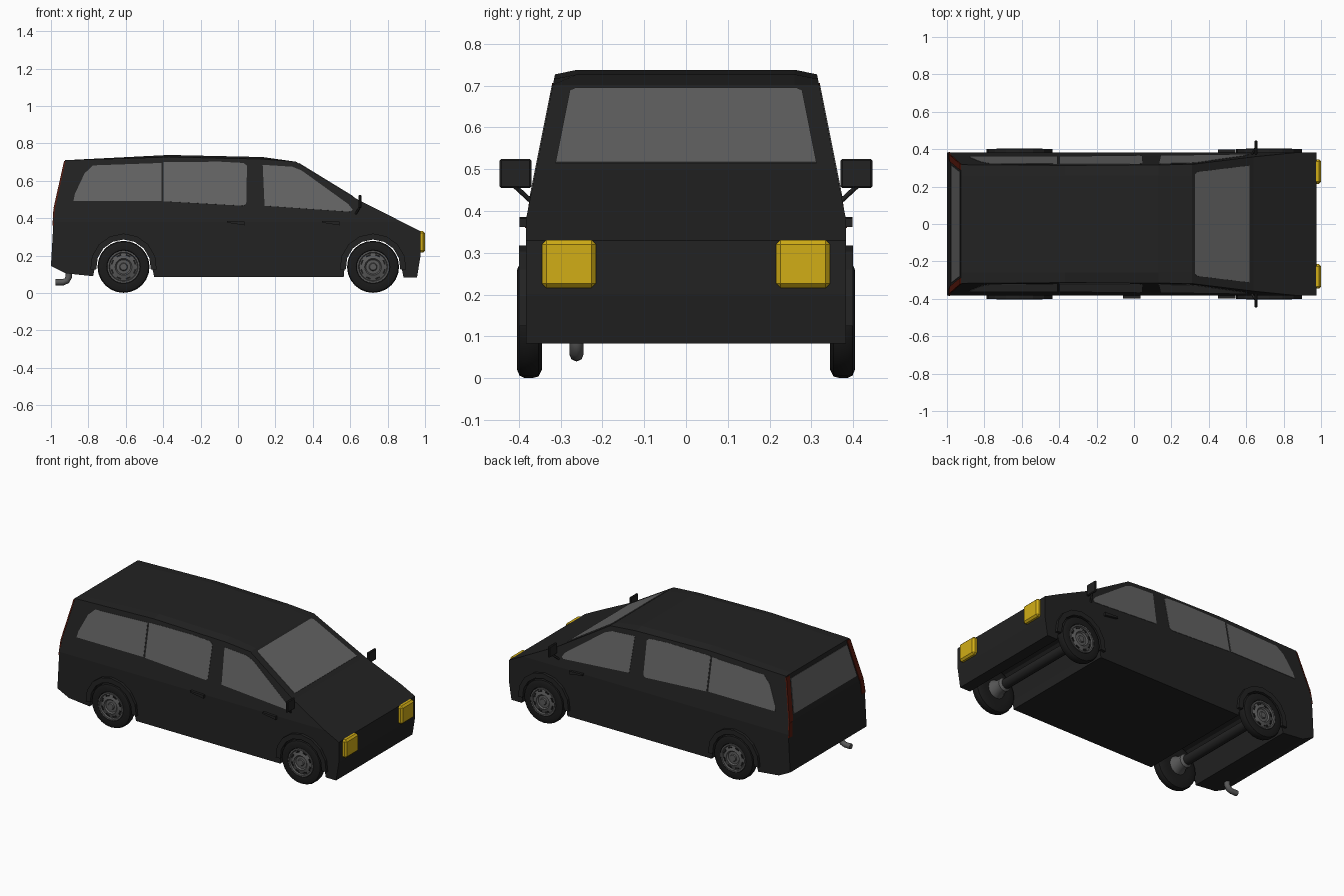
import bpy, bmesh, math
from mathutils import Vector, Matrix

if "Cube" in bpy.data.objects:
    bpy.data.objects.remove(bpy.data.objects["Cube"])


def material(name, r, g, b):
    m = bpy.data.materials.new(name)
    m.diffuse_color = (r, g, b, 1)
    m.use_nodes = True
    m.node_tree.nodes["Principled BSDF"].inputs["Base Color"].default_value = m.diffuse_color
    return m


BLACK = material("black_paint", 0.016, 0.016, 0.016)
RUBBER = material("tyre_rubber", 0.011, 0.011, 0.011)
GLASS = material("grey_glass", 0.125, 0.125, 0.125)
METAL = material("grey_metal", 0.10, 0.10, 0.10)
YELLOW = material("yellow_lamp", 0.64, 0.42, 0.008)
RED = material("red_lamp", 0.10, 0.010, 0.004)


def finish(name, bm, mat, smooth=False):
    bmesh.ops.recalc_face_normals(bm, faces=bm.faces)
    me = bpy.data.meshes.new(name)
    bm.to_mesh(me)
    bm.free()
    me.materials.append(mat)
    ob = bpy.data.objects.new(name, me)
    bpy.context.collection.objects.link(ob)
    if smooth:
        bpy.ops.object.select_all(action='DESELECT')
        ob.select_set(True)
        bpy.context.view_layer.objects.active = ob
        bpy.ops.object.shade_smooth_by_angle(angle=math.radians(35))
    return ob


def prism(name, pts, offset, mat):
    """Solid between the outline pts and the same outline shifted by offset."""
    bm = bmesh.new()
    off = Vector(offset)
    a = [bm.verts.new(Vector(p)) for p in pts]
    b = [bm.verts.new(Vector(p) + off) for p in pts]
    bm.faces.new(a)
    bm.faces.new(b[::-1])
    for i in range(len(a)):
        j = (i + 1) % len(a)
        bm.faces.new((a[i], a[j], b[j], b[i]))
    return finish(name, bm, mat)


def plate(name, pts, outward, mat, t=0.004):
    """Thin plate lying half in and half out of the surface."""
    v = [Vector(p) for p in pts]
    n = (v[1] - v[0]).cross(v[-1] - v[0]).normalized()
    if n.dot(Vector(outward)) < 0:
        n = -n
    return prism(name, [p - n * t for p in v], n * 2 * t, mat)


def box(name, lo, hi, mat, bevel=0.0):
    bm = bmesh.new()
    lo, hi = Vector(lo), Vector(hi)
    bmesh.ops.create_cube(bm, size=1)
    for v in bm.verts:
        v.co = (lo + hi) / 2 + Vector(v.co[i] * (hi - lo)[i] for i in range(3))
    if bevel:
        bmesh.ops.bevel(bm, geom=bm.edges[:], offset=bevel, segments=1, affect='EDGES')
    return finish(name, bm, mat)


def lathe(name, profile, x, z, side, mat, n=24):
    """Turn (radius, y) points about an axis along y; side mirrors it."""
    bm = bmesh.new()
    rings = [[bm.verts.new((x + r * math.cos(2 * math.pi * k / n), side * y,
                            z + r * math.sin(2 * math.pi * k / n)))
              for k in range(n)] for r, y in profile]
    for a, b in zip(rings, rings[1:]):
        for k in range(n):
            bm.faces.new((a[k], a[k - 1], b[k - 1], b[k]))
    bm.faces.new(rings[0])
    bm.faces.new(rings[-1])
    return finish(name, bm, mat, True)


def tube(name, pts, radius, mat):
    cu = bpy.data.curves.new(name, 'CURVE')
    cu.dimensions = '3D'
    cu.bevel_depth = radius
    cu.bevel_resolution = 2
    cu.use_fill_caps = True
    sp = cu.splines.new('POLY')
    sp.points.add(len(pts) - 1)
    for p, c in zip(sp.points, pts):
        p.co = (*c, 1)
    cu.materials.append(mat)
    ob = bpy.data.objects.new(name, cu)
    bpy.context.collection.objects.link(ob)
    return ob


def half_width(z):
    return 0.383 if z < 0.38 else 0.383 - (z - 0.38) * 0.2


def rear_x(z):
    return -1 + (z - 0.145) * 0.056 if z < 0.45 else -0.983 + (z - 0.45) * 0.223


AXLES = (-0.612, 0.722)
WHEEL_Z = 0.14


def arch(cx, r, a0=0, a1=180, steps=6):
    return [(cx + r * math.cos(math.radians(a0 + (a1 - a0) * i / steps)),
             WHEEL_Z + r * math.sin(math.radians(a0 + (a1 - a0) * i / steps)))
            for i in range(steps + 1)]


# Body: side outline with wheel channels, leaned inward above the waist
outline = [(-1, 0.145), (-0.92, 0.105), (-0.775, 0.09)]
outline += arch(AXLES[0], 0.152)[::-1] + [(-0.448, 0.085), (0.565, 0.085)]
outline += arch(AXLES[1], 0.152)[::-1] + [
    (0.885, 0.083), (0.957, 0.083), (0.976, 0.2), (0.976, 0.33), (0.64, 0.50),
    (0.31, 0.702), (0.13, 0.727), (-0.37, 0.738), (-0.925, 0.71), (-0.983, 0.45)]
body = prism("body", [(x, -1, z) for x, z in outline], (0, 2, 0), BLACK)
bm = bmesh.new()
bm.from_mesh(body.data)


def cut(co, no):
    bmesh.ops.bisect_plane(bm, geom=bm.verts[:] + bm.edges[:] + bm.faces[:],
                           plane_co=co, plane_no=no)


cut((0, 0, 0.38), (0, 0, 1))
for v in bm.verts:
    if v.co.z > 0.715:
        v.co.y *= 1.0001
    v.co.y = math.copysign(half_width(v.co.z), v.co.y)
for s in (-1, 1):
    cut((0, s * 0.26, 0), (0, 1, 0))
for v in bm.verts:
    if v.co.z > 0.715 and abs(v.co.y) > 0.28:      # rounded roof edge
        v.co.z -= 0.011
        v.co.y = math.copysign(half_width(v.co.z), v.co.y)
bmesh.ops.recalc_face_normals(bm, faces=bm.faces)
bm.to_mesh(body.data)
bm.free()

# Side windows, both sides
SIDE_WINDOWS = {
    "rear_side_window": [(-0.88, 0.492), (-0.41, 0.492), (-0.41, 0.695), (-0.775, 0.682),
                         (-0.82, 0.64), (-0.872, 0.53)],
    "middle_side_window": [(-0.398, 0.49), (0.03, 0.466), (0.044, 0.478), (0.048, 0.68),
                           (0.03, 0.695), (-0.1, 0.702), (-0.398, 0.699)],
    "front_side_window": [(0.142, 0.466), (0.60, 0.434), (0.613, 0.445), (0.59, 0.475),
                          (0.34, 0.655), (0.29, 0.675), (0.132, 0.685)]}
for s, label in ((-1, "right"), (1, "left")):
    for name, pts in SIDE_WINDOWS.items():
        plate(f"{name}_{label}", [(x, s * half_width(z), z) for x, z in pts],
              (0, s, 0), GLASS, 0.002)

# Windscreen and rear window
plate("windscreen", [(0.615, -0.312, 0.5153), (0.615, 0.312, 0.5153),
                     (0.335, 0.278, 0.6867), (0.325, 0.265, 0.6928),
                     (0.325, -0.265, 0.6928), (0.335, -0.278, 0.6867)],
      (1, 0, 1), GLASS, 0.003)
plate("rear_window", [(rear_x(z), y, z) for y, z in
                      ((-0.315, 0.485), (0.315, 0.485), (0.28, 0.685), (-0.28, 0.685))],
      (-1, 0, 0), GLASS, 0.003)

for s, label in ((-1, "right"), (1, "left")):
    # Lamps
    box(f"headlamp_{label}", (0.962, s * 0.28 - 0.065, 0.216),
        (1.0, s * 0.28 + 0.065, 0.331), YELLOW, 0.011)
    for part, z0, z1 in (("lower", 0.36, 0.449), ("upper", 0.451, 0.705)):
        plate(f"tail_lamp_{part}_{label}",
              [(rear_x(z0), s * (half_width(z0) - 0.035), z0),
               (rear_x(z0), s * (half_width(z0) + 0.002), z0),
               (rear_x(z1), s * (half_width(z1) + 0.002), z1),
               (rear_x(z1), s * (half_width(z1) - 0.03), z1)], (-1, 0, 0), RED)
    # Mirrors on stalks
    box(f"mirror_{label}", (0.645, min(s * 0.37, s * 0.446), 0.455),
        (0.66, max(s * 0.37, s * 0.446), 0.525), BLACK, 0.004)
    tube(f"mirror_stalk_{label}", [(0.63, s * 0.372, 0.425), (0.652, s * 0.41, 0.46)],
         0.006, BLACK)
    # Door handles; the sliding door is on one side only
    for hx in ((-0.01, 0.498) if s < 0 else (0.498,)):
        prism(f"door_handle_{label}",
              [(hx - 0.048, s * 0.375, 0.386), (hx - 0.048, s * 0.375, 0.376),
               (hx + 0.045, s * 0.375, 0.362), (hx + 0.045, s * 0.375, 0.382)],
              (0, s * 0.023, 0), BLACK)
    for cx, end in zip(AXLES, ("rear", "front")):
        # Arch trim around the wheel opening
        ring = arch(cx, 0.178, -5, 185, 8) + arch(cx, 0.146, -5, 185, 8)[::-1]
        prism(f"{end}_arch_{label}", [(x, s * 0.378, z) for x, z in ring],
              (0, s * 0.022, 0), BLACK)
        # Tyre, rim and inner hub
        lathe(f"{end}_tyre_{label}",
              [(0.085, 0.345), (0.12, 0.345), (0.136, 0.353), (0.139, 0.365), (0.139, 0.387),
               (0.134, 0.398), (0.12, 0.404), (0.09, 0.402), (0.085, 0.392)],
              cx, WHEEL_Z, s, RUBBER)
        lathe(f"{end}_rim_{label}",
              [(0.087, 0.38), (0.087, 0.404), (0.078, 0.404), (0.074, 0.395), (0.058, 0.399),
               (0.045, 0.404), (0.038, 0.396), (0.022, 0.397), (0.018, 0.403)],
              cx, WHEEL_Z, s, METAL)
        for k in range(8):
            a = math.radians(45 * k + 22.5)
            c, d = math.cos(a), math.sin(a)
            prism(f"{end}_rim_slot_{label}",
                  [(cx + r * c - t * d, s * 0.392, WHEEL_Z + r * d + t * c)
                   for r, t in ((0.06, -0.013), (0.069, -0.013), (0.069, 0.013), (0.06, 0.013))],
                  (0, s * 0.008, 0), RUBBER)
        lathe(f"{end}_hub_{label}", [(0.028, 0.26), (0.042, 0.275), (0.042, 0.31),
                                     (0.06, 0.35)], cx, WHEEL_Z, s, METAL, 16)

# Axles
for cx, end in zip(AXLES, ("rear", "front")):
    lathe(f"{end}_axle", [(0.03, -0.3), (0.03, 0.3)], cx, WHEEL_Z, 1, BLACK, 16)

# Exhaust pipe
tube("exhaust_pipe", [(-0.905, -0.262, 0.12), (-0.905, -0.262, 0.085), (-0.915, -0.262, 0.066),
                      (-0.935, -0.262, 0.058), (-0.976, -0.262, 0.057)], 0.017, METAL)
